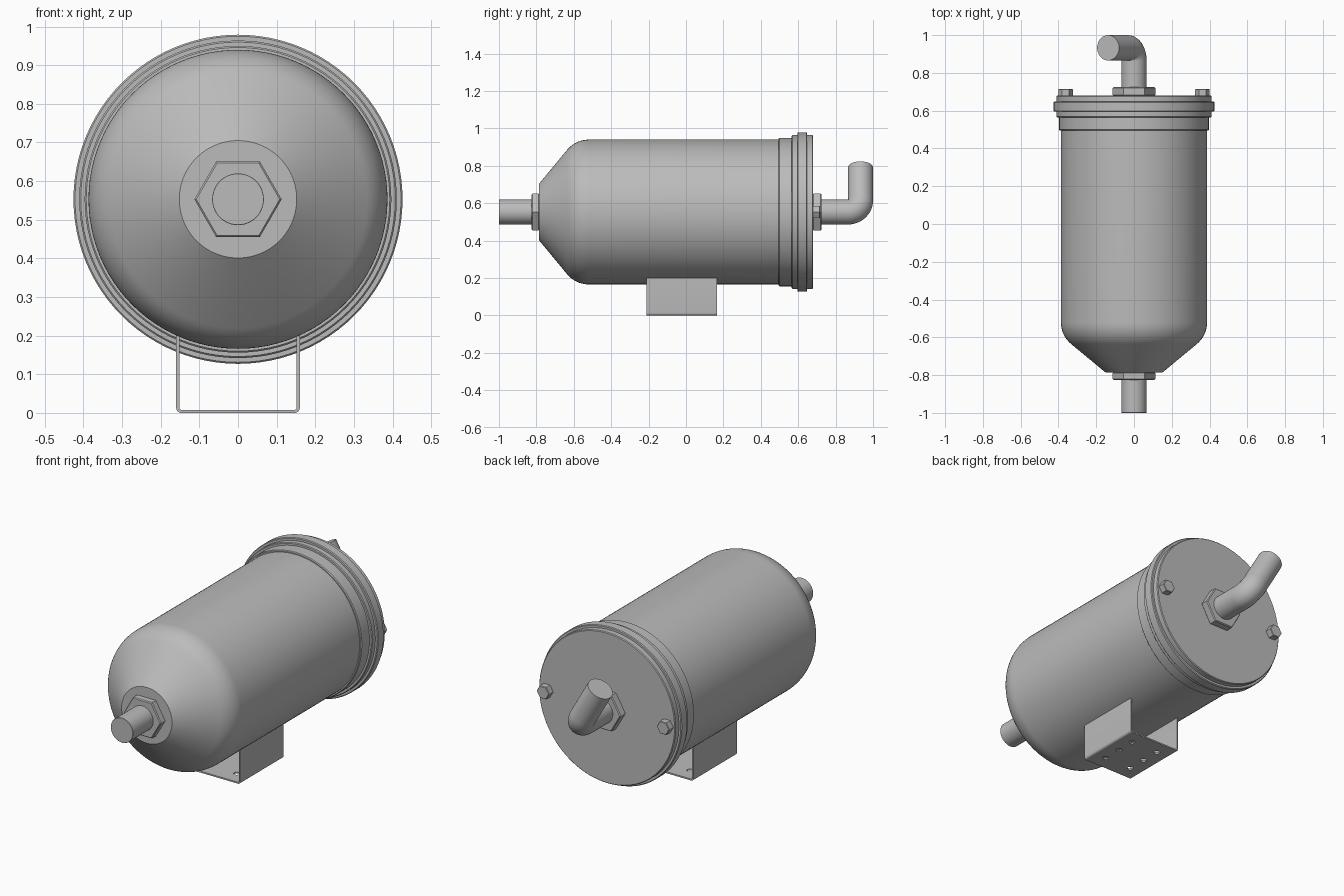
import bpy, bmesh, math
from mathutils import Vector

cube = bpy.data.objects.get("Cube")
if cube:
    bpy.data.objects.remove(cube, do_unlink=True)

AXIS_Z = 0.553

# One grey metal for everything
metal = bpy.data.materials.new("grey metal")
metal.use_nodes = True
grey = (0.5, 0.5, 0.5, 1)
metal.diffuse_color = grey
metal.node_tree.nodes["Principled BSDF"].inputs["Base Color"].default_value = grey


def finish(obj, angle=30):
    obj.data.materials.clear()
    obj.data.materials.append(metal)
    bpy.ops.object.select_all(action='DESELECT')
    obj.select_set(True)
    bpy.context.view_layer.objects.active = obj
    bpy.ops.object.shade_smooth_by_angle(angle=math.radians(angle))
    return obj


def to_object(bm, name):
    bmesh.ops.recalc_face_normals(bm, faces=bm.faces[:])
    mesh = bpy.data.meshes.new(name)
    bm.to_mesh(mesh)
    bm.free()
    obj = bpy.data.objects.new(name, mesh)
    bpy.context.collection.objects.link(obj)
    return obj


def lathe(name, profile, sides=96, x=0):
    """Turn (y, radius) points about the long axis and cap both ends."""
    bm = bmesh.new()
    rings = []
    for y, r in profile:
        angles = [2 * math.pi * i / sides for i in range(sides)]
        rings.append([bm.verts.new((x + r * math.cos(a), y, AXIS_Z + r * math.sin(a)))
                      for a in angles])
    for a, b in zip(rings, rings[1:]):
        for i in range(sides):
            j = (i + 1) % sides
            bm.faces.new((a[i], a[j], b[j], b[i]))
    bm.faces.new(rings[0])
    bm.faces.new(rings[-1])
    return finish(to_object(bm, name))


def disc(name, y0, y1, r, bevel=0.004, sides=96, x=0):
    return lathe(name, [(y0, r - bevel), (y0 + bevel, r), (y1 - bevel, r), (y1, r - bevel)],
                 sides, x)


# Housing: cone nose, rounded shoulder, straight barrel
BODY_R, FILLET, SLOPE = 0.387, 0.15, math.radians(50)
shoulder = []
for i in range(11):
    t = SLOPE * (1 - i / 10)
    shoulder.append((-0.52 - FILLET * math.sin(t), BODY_R - FILLET * (1 - math.cos(t))))
lathe("housing", [(-0.785, 0.152)] + shoulder + [(0.6, BODY_R)])

# Rear collar, cover and clamp band
disc("collar", 0.495, 0.575, 0.397)
disc("cover", 0.565, 0.68, 0.411)
disc("clamp_band", 0.595, 0.648, 0.426)

# Hex nuts and cover bolts
disc("front_nut", -0.825, -0.783, 0.113, 0.005, 6)
disc("back_nut", 0.678, 0.725, 0.113, 0.005, 6)
for side, name in ((1, "left_bolt"), (-1, "right_bolt")):
    disc(name, 0.675, 0.716, 0.038, 0.003, 6, side * 0.362)

# Front pipe
PIPE_R = 0.067
disc("front_pipe", -1, -0.78, PIPE_R, 0.001, 48)

# Back pipe: tight elbow, then a leg leaning from the vertical
bend = PIPE_R + 0.003
corner = Vector((0, 1 - PIPE_R, AXIS_Z))
back = Vector((0, 1, 0))
lean = Vector((-0.5, 0, math.sqrt(0.75)))
centre = corner - back * bend + lean * bend
path = [Vector((0, 0.67, AXIS_Z))]
for i in range(17):
    t = math.pi / 2 * i / 16
    path.append(centre + (back * math.sin(t) - lean * math.cos(t)) * bend)
path.append(corner + lean * 0.274)

bm = bmesh.new()
across = back.cross(lean)
rings = []
for k, p in enumerate(path):
    t = math.pi / 2 * min(max(k - 1, 0), 16) / 16
    outward = back * math.sin(t) - lean * math.cos(t)
    rings.append([bm.verts.new(p + PIPE_R * (outward * math.cos(a) + across * math.sin(a)))
                  for a in [2 * math.pi * i / 48 for i in range(48)]])
for a, b in zip(rings, rings[1:]):
    for i in range(48):
        j = (i + 1) % 48
        bm.faces.new((a[i], a[j], b[j], b[i]))
bm.faces.new(rings[0])
bm.faces.new(rings[-1])
finish(to_object(bm, "back_pipe"))


# Mounting bracket: bent sheet with rounded corners
def channel(half, floor, radius):
    pts = [(half, 0.203)]
    for i in range(7):
        t = math.pi / 2 * i / 6
        pts.append((half - radius + radius * math.cos(t), floor + radius - radius * math.sin(t)))
    return pts + [(-x, z) for x, z in reversed(pts)]


SHEET = 0.008
bm = bmesh.new()
outer = [bm.verts.new((x, -0.21, z)) for x, z in channel(0.16, 0, 0.013)]
inner = [bm.verts.new((x, -0.21, z)) for x, z in channel(0.16 - SHEET, SHEET, 0.013 - SHEET)]
for i in range(len(outer) - 1):
    bm.faces.new((outer[i], outer[i + 1], inner[i + 1], inner[i]))
result = bmesh.ops.extrude_face_region(bm, geom=bm.faces[:])
moved = [v for v in result["geom"] if isinstance(v, bmesh.types.BMVert)]
bmesh.ops.translate(bm, verts=moved, vec=(0, 0.375, 0))
bracket = to_object(bm, "mounting_bracket")

# Six screw holes through the bracket floor
bm = bmesh.new()
for x in (-0.083, 0.083):
    for row in (-1, 0, 1):
        hole = bmesh.ops.create_cone(bm, cap_ends=True, segments=24, radius1=0.016,
                                     radius2=0.016, depth=0.06)
        bmesh.ops.translate(bm, verts=hole["verts"], vec=(x, -0.022 + row * 0.107, 0))
cutter = to_object(bm, "hole_cutter")
cutter.hide_render = True
cut = bracket.modifiers.new("holes", 'BOOLEAN')
cut.operation = 'DIFFERENCE'
cut.solver = 'EXACT'
cut.object = cutter
bpy.context.view_layer.objects.active = bracket
bpy.ops.object.modifier_apply(modifier=cut.name)
bpy.data.objects.remove(cutter, do_unlink=True)
finish(bracket)
